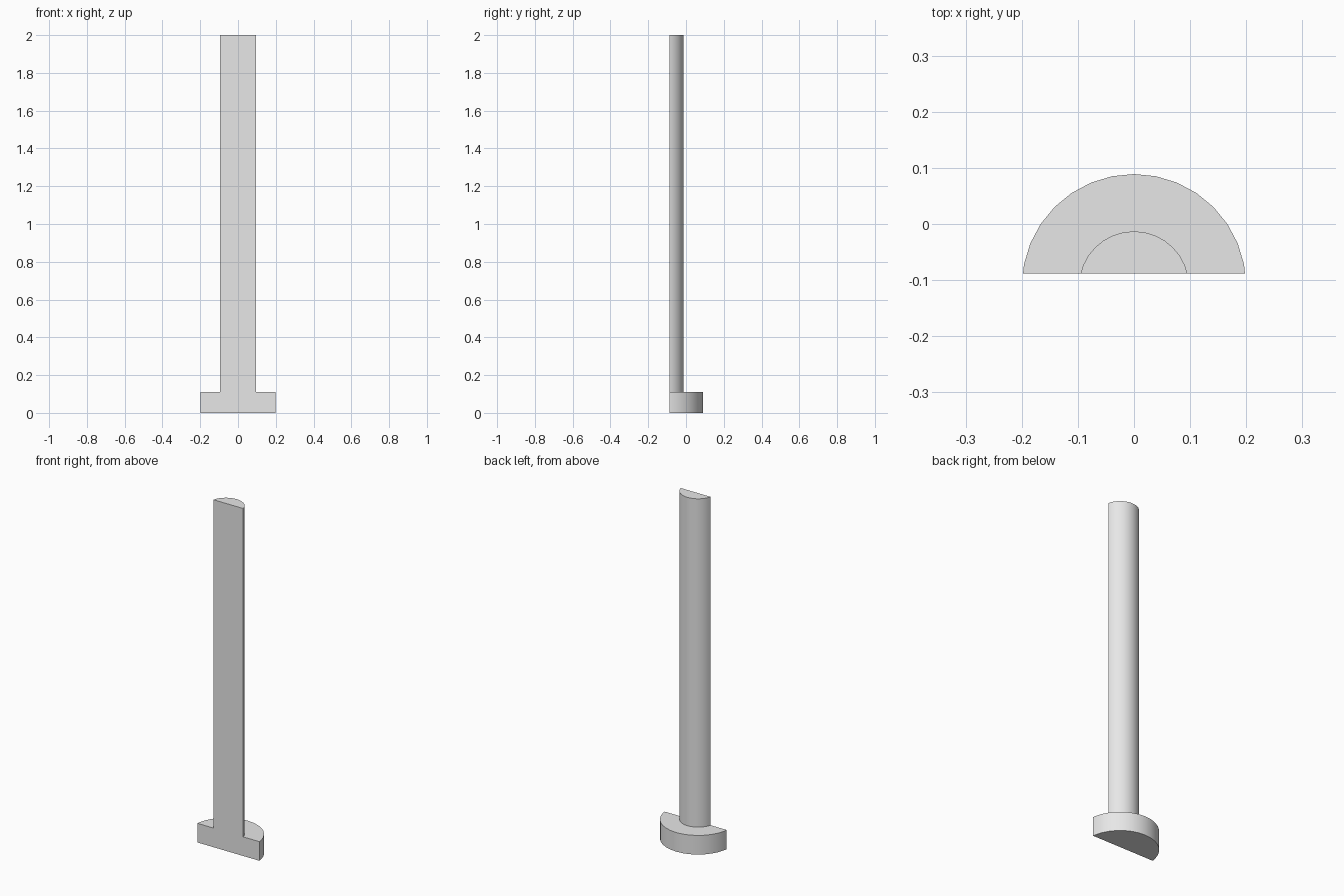
import bpy
import bmesh
from math import pi, radians
from mathutils import Matrix, Vector

cube = bpy.data.objects.get("Cube")
if cube:
    bpy.data.objects.remove(cube, do_unlink=True)

BASE_R, SHAFT_R = 0.2, 0.098
BASE_H, HEIGHT = 0.11, 2.0
CUT = 0.023        # distance from the axis to the flat front
AXIS_Y = -0.111

# Plain grey
grey = bpy.data.materials.new("plain_grey")
grey.use_nodes = True
colour = (0.8, 0.8, 0.8, 1)
grey.diffuse_color = colour
grey.node_tree.nodes["Principled BSDF"].inputs["Base Color"].default_value = colour

# Stepped profile turned around the axis: wide foot, slim shaft
bm = bmesh.new()
profile = [(0, 0), (BASE_R, 0), (BASE_R, BASE_H),
           (SHAFT_R, BASE_H), (SHAFT_R, HEIGHT), (0, HEIGHT)]
verts = [bm.verts.new((r, 0, z)) for r, z in profile]
edges = [bm.edges.new(pair) for pair in zip(verts, verts[1:])]
bmesh.ops.spin(bm, geom=verts + edges, cent=(0, 0, 0), axis=(0, 0, 1),
               angle=2 * pi, steps=32, use_duplicate=False)
bmesh.ops.remove_doubles(bm, verts=bm.verts[:], dist=0.0001)

# Slice off the front and close it with one flat face
bmesh.ops.bisect_plane(bm, geom=bm.verts[:] + bm.edges[:] + bm.faces[:],
                       plane_co=Vector((0, CUT, 0)), plane_no=Vector((0, 1, 0)),
                       clear_inner=True)
bmesh.ops.edgeloop_fill(bm, edges=[e for e in bm.edges if e.is_boundary])
bmesh.ops.recalc_face_normals(bm, faces=bm.faces[:])
bmesh.ops.transform(bm, matrix=Matrix.Translation((0, AXIS_Y, 0)), verts=bm.verts[:])

mesh = bpy.data.meshes.new("half_round_post")
bm.to_mesh(mesh)
bm.free()
mesh.materials.append(grey)
post = bpy.data.objects.new("half_round_post", mesh)
bpy.context.collection.objects.link(post)

# Smooth round sides, crisp rims
bpy.ops.object.select_all(action="DESELECT")
post.select_set(True)
bpy.context.view_layer.objects.active = post
bpy.ops.object.shade_smooth_by_angle(angle=radians(30))
